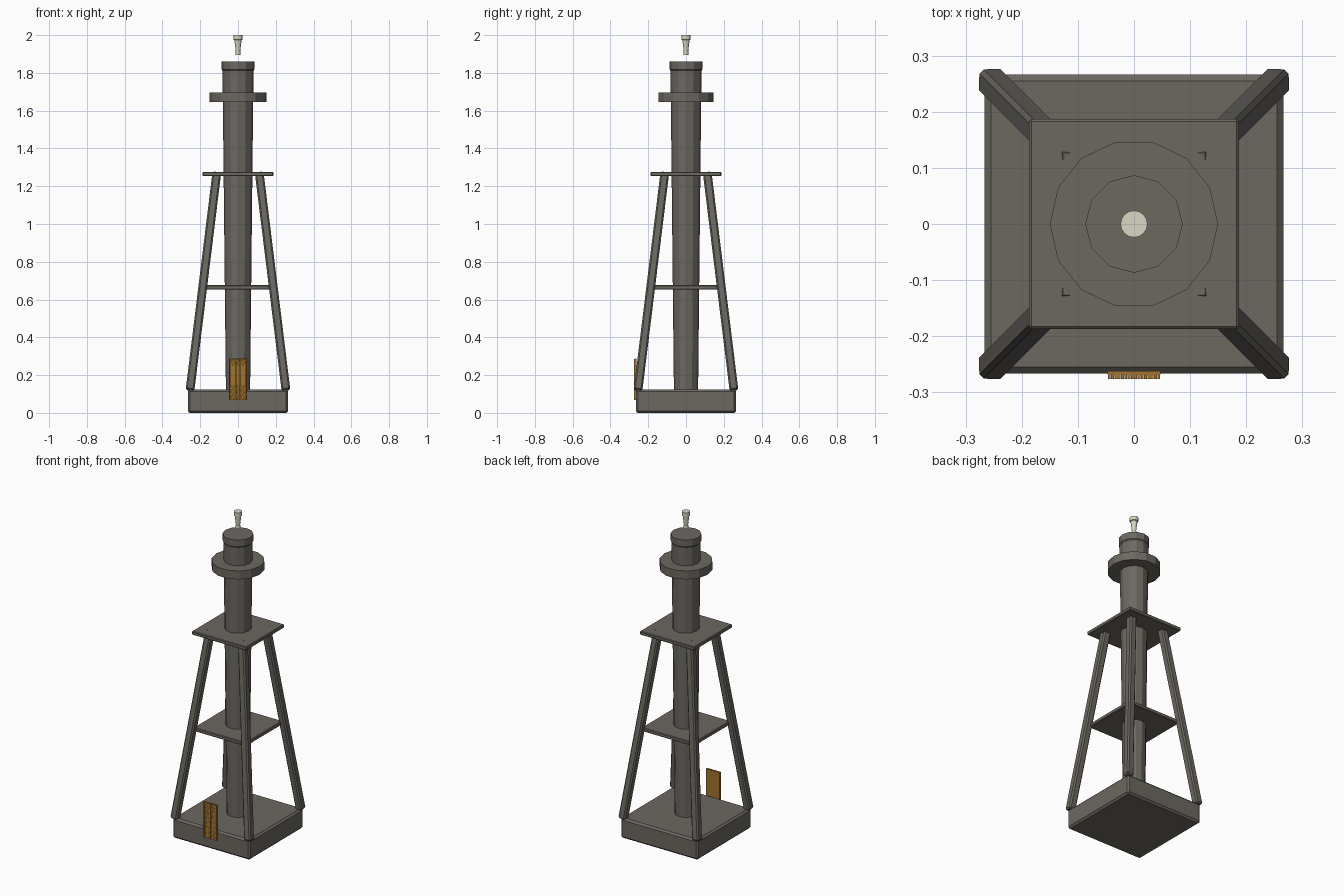
import bpy, bmesh, math
from mathutils import Vector, Matrix

if "Cube" in bpy.data.objects:
    bpy.data.objects.remove(bpy.data.objects["Cube"])


def material(name, rgb):
    m = bpy.data.materials.new(name)
    m.diffuse_color = (*rgb, 1)
    m.use_nodes = True
    m.node_tree.nodes["Principled BSDF"].inputs["Base Color"].default_value = m.diffuse_color
    return m


GREY = material("warm_grey", (0.15, 0.138, 0.12))
CREAM = material("pale_cream", (0.70, 0.68, 0.55))
BROWN = material("golden_brown", (0.36, 0.17, 0.03))


def finish(name, bm, mat, bevel=0.0):
    bmesh.ops.recalc_face_normals(bm, faces=bm.faces)
    me = bpy.data.meshes.new(name)
    bm.to_mesh(me)
    bm.free()
    me.materials.append(mat)
    ob = bpy.data.objects.new(name, me)
    bpy.context.collection.objects.link(ob)
    if bevel:
        mod = ob.modifiers.new("bevel", "BEVEL")
        mod.width = bevel
        mod.segments = 1
    return ob


def add_box(bm, lo, hi):
    lo, hi = Vector(lo), Vector(hi)
    size = hi - lo
    bmesh.ops.create_cube(bm, size=1, matrix=Matrix.Translation((lo + hi) / 2)
                          @ Matrix.Diagonal((*size, 1)))


def box(name, lo, hi, mat, bevel=0.0):
    bm = bmesh.new()
    add_box(bm, lo, hi)
    return finish(name, bm, mat, bevel)


def lathe(name, profile, sides, mat):
    # profile of (radius, z), bottom to top, closed with flat caps
    bm = bmesh.new()
    rings = [[bm.verts.new((r * math.cos(2 * math.pi * i / sides),
                            r * math.sin(2 * math.pi * i / sides), z))
              for i in range(sides)] for r, z in profile]
    for a, b in zip(rings, rings[1:]):
        for i in range(sides):
            j = (i + 1) % sides
            bm.faces.new((a[i], a[j], b[j], b[i]))
    bm.faces.new(rings[0][::-1])
    bm.faces.new(rings[-1])
    return finish(name, bm, mat)


# Base and platforms
box("base_block", (-0.266, -0.266, 0), (0.266, 0.266, 0.125), GREY, 0.011)
box("middle_platform", (-0.18, -0.18, 0.653), (0.18, 0.18, 0.676), GREY, 0.004)
box("upper_platform", (-0.187, -0.187, 1.253), (0.187, 0.187, 1.276), GREY, 0.004)

# Four leaning legs
for sx in (-1, 1):
    for sy in (-1, 1):
        a = Vector((sx * 0.254, sy * 0.254, 0.12))
        b = Vector((sx * 0.112, sy * 0.112, 1.274))
        d = b - a
        rot = Vector((0, 0, 1)).rotation_difference(d).to_matrix().to_4x4()
        bm = bmesh.new()
        bmesh.ops.create_cube(bm, size=1, matrix=Matrix.Translation((a + b) / 2) @ rot
                              @ Matrix.Diagonal((0.046, 0.046, d.length, 1)))
        finish(f"leg_{'right' if sx > 0 else 'left'}_{'back' if sy > 0 else 'front'}",
               bm, GREY, 0.008)

# Central column with a wider head, and the gallery ring
lathe("column", [(0.064, 0.11), (0.082, 1.812), (0.087, 1.818), (0.087, 1.86)], 12, GREY)
lathe("gallery_ring", [(0.15, 1.645), (0.15, 1.697)], 14, GREY)

# Floating lamp
lathe("lamp", [(0.013, 1.895), (0.013, 1.912), (0.012, 1.914), (0.019, 1.974),
               (0.024, 1.976), (0.024, 2.0)], 16, CREAM)

# Door: backing board with staggered strips
box("door_board", (-0.047, -0.268, 0.067), (0.047, -0.262, 0.287), BROWN)
bm = bmesh.new()
cols, rows = 16, 7
w, h = 0.094 / cols, 0.22 / rows
for c in range(cols):
    x = -0.047 + c * w
    cuts = [0.067 + (r + (c % 3) / 3) * h for r in range(rows)] + [0.287]
    if c % 3:
        cuts.insert(0, 0.067)
    for z0, z1 in zip(cuts, cuts[1:]):
        add_box(bm, (x + 0.0004, -0.276, z0 + 0.0008), (x + w - 0.0004, -0.267, z1 - 0.0008))
finish("door_strips", bm, BROWN)
